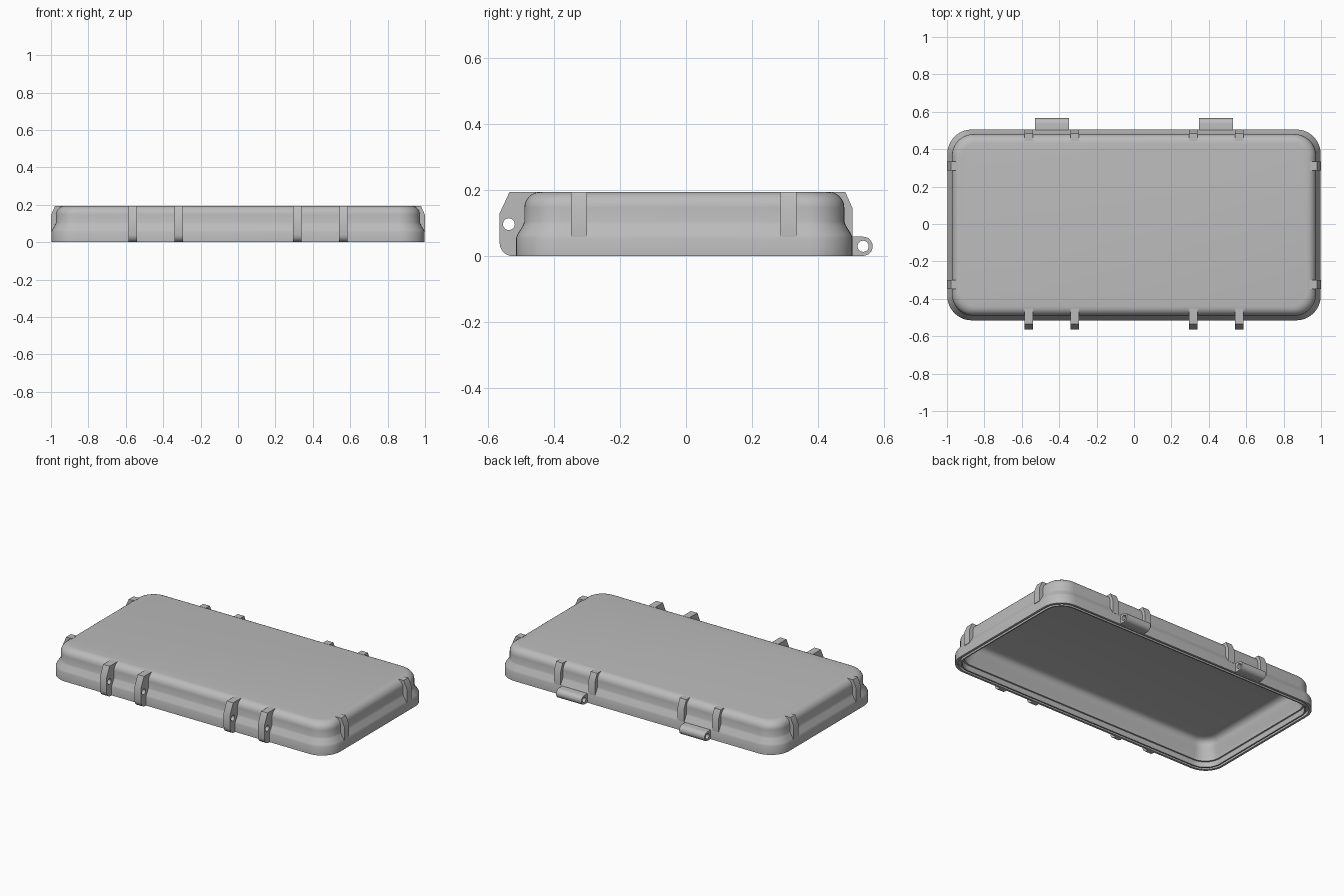
import bpy, bmesh, math
from mathutils import Matrix, Vector

cube = bpy.data.objects.get("Cube")
if cube:
    bpy.data.objects.remove(cube, do_unlink=True)

grey = bpy.data.materials.new("plain grey")
grey.use_nodes = True
COLOUR = (0.5, 0.5, 0.5, 1)
grey.diffuse_color = COLOUR
grey.node_tree.nodes["Principled BSDF"].inputs["Base Color"].default_value = COLOUR

HALF_X, HALF_Y, MID_Y, CORNER = 0.998, 0.51, -0.005, 0.13


def finish(name, mesh, angle):
    obj = bpy.data.objects.new(name, mesh)
    bpy.context.collection.objects.link(obj)
    mesh.materials.clear()
    mesh.materials.append(grey)
    bpy.ops.object.select_all(action="DESELECT")
    obj.select_set(True)
    bpy.context.view_layer.objects.active = obj
    bpy.ops.object.shade_smooth_by_angle(angle=math.radians(angle))
    return obj


def arc(cx, cy, r, start, end, steps):
    angles = [math.radians(start + (end - start) * i / steps) for i in range(steps + 1)]
    return [(cx + r * math.cos(a), cy + r * math.sin(a)) for a in angles]


def rounded_ring(bm, inset, z):
    """Rounded rectangle pulled in from the outer rim."""
    r = max(CORNER - inset * 0.6, 0.05)
    cx, cy = HALF_X - inset - r, HALF_Y - inset - r
    pts = []
    for i, (sx, sy) in enumerate([(1, 1), (-1, 1), (-1, -1), (1, -1)]):
        pts += arc(sx * cx, sy * cy + MID_Y, r, 90 * i, 90 * i + 90, 10)
    return [bm.verts.new((x, y, z)) for x, y in pts]


# Lid shell: one wall section, from the ceiling out under the rim and over the top
section = [(0.105, 0.165), (0.085, 0.16), (0.072, 0.148), (0.066, 0.13),
           (0.066, 0.095), (0.046, 0.06), (0.046, 0.035), (0.036, 0.035), (0.036, 0),
           (0.028, 0), (0.028, 0.018), (0.014, 0.018), (0.014, 0), (0, 0),
           (0, 0.055), (0.004, 0.066), (0.021, 0.094), (0.025, 0.105)]
section += arc(0.073, 0.147, 0.048, 180, 90, 6)
bm = bmesh.new()
rings = [rounded_ring(bm, inset, z) for inset, z in section]
for low, high in zip(rings, rings[1:]):
    for i in range(len(low)):
        j = (i + 1) % len(low)
        bm.faces.new((low[i], low[j], high[j], high[i]))
bm.faces.new(rings[0])
bm.faces.new(rings[-1])
bmesh.ops.recalc_face_normals(bm, faces=bm.faces)
mesh = bpy.data.meshes.new("lid_shell")
bm.to_mesh(mesh)
bm.free()
finish("lid_shell", mesh, 35)


def plate(name, outline, hole, width, origin, outward):
    """Extruded side profile (outward, up) with an optional round hole."""
    curve = bpy.data.curves.new(name, "CURVE")
    curve.dimensions = "2D"
    curve.fill_mode = "BOTH"
    curve.extrude = width / 2
    for loop in [outline] + ([hole] if hole else []):
        spline = curve.splines.new("POLY")
        spline.points.add(len(loop) - 1)
        for p, (u, v) in zip(spline.points, loop):
            p.co = (u, v, 0, 1)
        spline.use_cyclic_u = True
    temp = bpy.data.objects.new(name + "_helper", curve)
    bpy.context.collection.objects.link(temp)
    bpy.context.view_layer.update()
    graph = bpy.context.evaluated_depsgraph_get()
    mesh = bpy.data.meshes.new_from_object(temp.evaluated_get(graph))
    bpy.data.objects.remove(temp)
    out, up = Vector(outward), Vector((0, 0, 1))
    mesh.transform(Matrix.Translation(origin) @
                   Matrix((out, up, out.cross(up))).transposed().to_4x4())
    bm = bmesh.new()
    bm.from_mesh(mesh)
    bmesh.ops.remove_doubles(bm, verts=bm.verts, dist=0.0001)
    bmesh.ops.recalc_face_normals(bm, faces=bm.faces)
    bm.to_mesh(mesh)
    bm.free()
    finish(name, mesh, 30)


# Profiles measured outward from the rim face
seat = [(-0.035, 0.105), (-0.035, 0.147), (-0.062, 0.18), (-0.062, 0.1945)]
latch = [(-0.008, 0), (-0.008, 0.055)] + seat + [(0.02, 0.1945), (0.05, 0.13)]
latch += arc(0.01, 0.04, 0.04, 0, -90, 6)
latch_hole = arc(0.022, 0.097, 0.018, 0, 337.5, 15)
rib = [(-0.008, 0.058)] + seat + [(-0.022, 0.1945), (0, 0.145), (0, 0.058)]
knuckle = [(-0.008, 0.0005), (-0.008, 0.059), (0.032, 0.059)]
knuckle += arc(0.032, 0.03, 0.029, 75, -90, 11)
knuckle_hole = arc(0.032, 0.03, 0.017, 0, 337.5, 15)

front, back = MID_Y - HALF_Y, MID_Y + HALF_Y
for side, sx in (("left", 1), ("right", -1)):
    for place, x in (("inner", 0.317), ("outer", 0.562)):
        plate(f"{side}_{place}_latch_lug", latch, latch_hole, 0.046,
              (sx * x, front, 0), (0, -1, 0))
        plate(f"{side}_{place}_back_rib", rib, None, 0.046,
              (sx * x, back, 0), (0, 1, 0))
    for place, y in (("front", -0.324), ("back", 0.311)):
        plate(f"{side}_{place}_end_rib", rib, None, 0.048,
              (sx * (HALF_X + 0.002), y, 0), (sx, 0, 0))
    # Hinge knuckles on the back rim
    plate(f"{side}_hinge_knuckle", knuckle, knuckle_hole, 0.18,
          (sx * 0.438, back, 0), (0, 1, 0))
